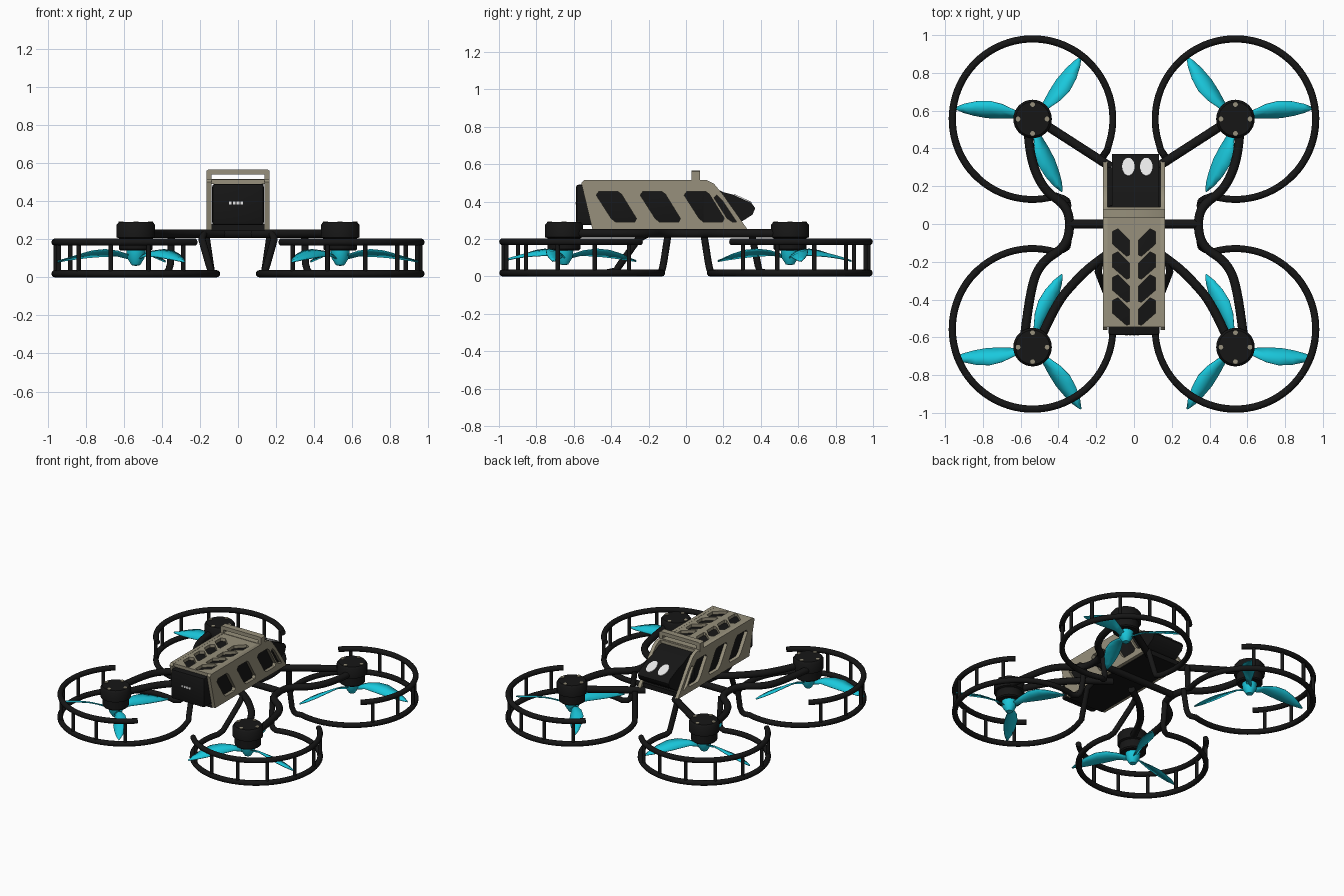
import bpy, bmesh
from math import sin, cos, radians, pi
from mathutils import Matrix, Vector

old = bpy.data.objects.get("Cube")
if old:
    bpy.data.objects.remove(old, do_unlink=True)


def material(name, r, g, b):
    m = bpy.data.materials.new(name)
    m.use_nodes = True
    m.diffuse_color = (r, g, b, 1)
    m.node_tree.nodes["Principled BSDF"].inputs["Base Color"].default_value = (r, g, b, 1)
    return m


BLACK = material("matte black", .008, .008, .008)
TAN = material("warm tan", .31, .28, .20)
CYAN = material("bright cyan", .01, .58, .72)
WHITE = material("lens white", .8, .8, .8)


def add(name, mesh, mat, mirror=False):
    """Link a mesh as a part, smooth it below 40 degrees, optionally mirror it in x."""
    mesh.materials.clear()
    mesh.materials.append(mat)
    mesh.shade_smooth()
    mesh.set_sharp_from_angle(angle=radians(40))
    ob = bpy.data.objects.new(name, mesh)
    bpy.context.scene.collection.objects.link(ob)
    if mirror:
        ob.modifiers.new("mirror", 'MIRROR').use_mirror_merge = False
    return ob


def add_bm(name, bm, mat, mirror=False):
    bmesh.ops.recalc_face_normals(bm, faces=bm.faces)
    mesh = bpy.data.meshes.new(name)
    bm.to_mesh(mesh)
    bm.free()
    return add(name, mesh, mat, mirror)


def curve_mesh(curve):
    ob = bpy.data.objects.new("temp", curve)
    bpy.context.scene.collection.objects.link(ob)
    bpy.context.view_layer.update()
    dg = bpy.context.evaluated_depsgraph_get()
    mesh = bpy.data.meshes.new_from_object(ob.evaluated_get(dg))
    bpy.data.objects.remove(ob)
    return mesh


def tube(name, pts, radius=.019, smooth=False, mirror=True):
    c = bpy.data.curves.new(name, 'CURVE')
    c.dimensions = '3D'
    c.bevel_depth, c.bevel_resolution, c.use_fill_caps = radius, 3, True
    s = c.splines.new('NURBS' if smooth else 'POLY')
    s.points.add(len(pts) - 1)
    for p, co in zip(s.points, pts):
        p.co = (*co, 1)
    if smooth:
        s.order_u, s.use_endpoint_u, s.resolution_u = 3, True, 6
    return add(name, curve_mesh(c), BLACK, mirror)


def panel(name, loops, thick, axes, at, mat, mirror=False):
    """Flat plate: first loop is the outline, the others are holes."""
    c = bpy.data.curves.new(name, 'CURVE')
    c.dimensions, c.fill_mode, c.extrude = '2D', 'BOTH', thick / 2
    for loop in loops:
        s = c.splines.new('POLY')
        s.points.add(len(loop) - 1)
        for p, co in zip(s.points, loop):
            p.co = (*co, 0, 1)
        s.use_cyclic_u = True
    mesh = curve_mesh(c)
    m = Matrix([Vector(a) for a in axes]).transposed().to_4x4()
    mesh.transform(Matrix.Translation(at) @ m)
    return add(name, mesh, mat, mirror)


XY = ((1, 0, 0), (0, 1, 0), (0, 0, 1))
YZ = ((0, 1, 0), (0, 0, 1), (1, 0, 0))
XZ = ((1, 0, 0), (0, 0, 1), (0, -1, 0))


def lathe(name, profile, at, mat, mirror=True, sides=32):
    bm = bmesh.new()
    vs = [bm.verts.new((r, 0, z)) for r, z in profile]
    es = [bm.edges.new(p) for p in zip(vs, vs[1:])]
    bmesh.ops.spin(bm, geom=vs + es, axis=(0, 0, 1), cent=(0, 0, 0), angle=2 * pi, steps=sides)
    bmesh.ops.remove_doubles(bm, verts=bm.verts, dist=.0002)
    bmesh.ops.translate(bm, verts=bm.verts, vec=at)
    return add_bm(name, bm, mat, mirror)


def box(name, lo, hi, mat, bevel=0):
    bm = bmesh.new()
    bmesh.ops.create_cube(bm, size=1)
    for v in bm.verts:
        v.co = [(a + b) / 2 + c * (b - a) for a, b, c in zip(lo, hi, v.co)]
    if bevel:
        bmesh.ops.bevel(bm, geom=bm.edges[:], offset=bevel, segments=2, affect='EDGES', profile=.5)
    return add_bm(name, bm, mat)


# Propeller guards: lower hoop with rising legs, shorter upper hoop, posts
RX, RY, RR = .537, .555, .425
LOW, HIGH, ARM_Z = .019, .185, .23


def hoop(s, t, z):
    a = radians(45 + t)
    return (RX + RR * cos(a), s * (RY + RR * sin(a)), z)


def guard(s, side, inner_leg):
    outer_leg = [(.35, s * .095, ARM_Z), (.355, s * .12, .07), (.365, s * .128, .035), (.38, s * .136, .022)]
    low = outer_leg + [hoop(s, t, LOW) for t in range(-152, 154, 5)] + inner_leg
    tube(side + "_lower_guard", low)
    tube(side + "_upper_guard", [hoop(s, t, HIGH) for t in range(-92, 93, 4)])
    for i in range(-3, 4):
        tube(side + "_guard_post", [hoop(s, 27 * i, LOW), hoop(s, 27 * i, HIGH)], .012)


guard(1, "rear", [(.14, .395, .028), (.145, .385, .06), (.17, .35, ARM_Z)])
guard(-1, "front", [(.14, -.375, .03), (.15, -.355, .06), (.19, -.255, .2), (.18, -.2, ARM_Z)])

# Frame tubes
tube("cross_tube", [(-.35, 0, ARM_Z), (.35, 0, ARM_Z)], .024, mirror=False)
tube("side_tube", [(x, y, ARM_Z) for x, y in (
    (.56, .5), (.555, .36), (.48, .18), (.36, .1), (.335, 0), (.36, -.12),
    (.49, -.2), (.55, -.34), (.58, -.6))], .024, True)
tube("rear_arm", [(.5, .545, ARM_Z), (.12, .3, ARM_Z)], .024)
tube("front_arm", [(x, y, ARM_Z) for x, y in (
    (.5, -.62), (.42, -.43), (.3, -.29), (.2, -.2), (.08, -.12))], .024, True)


# Propeller blade outline: radius, width, height, pitch
BLADE = ((.03, .035, .105, 35), (.10, .05, .125, 32), (.17, .085, .128, 26), (.24, .098, .122, 21),
         (.31, .08, .108, 17), (.37, .048, .093, 13), (.415, .006, .08, 10))


def propeller(side, s, cy):
    bm = bmesh.new()
    for base in (8, 128, 248):
        rot = Matrix.Rotation(radians(base), 3, 'Z')
        rows = []
        for r, w, z, pitch in BLADE:
            p = radians(pitch)
            sweep = .018 * sin(pi * r / .415)
            row = []
            for k in (-.5, 0, .5):
                camber = .006 if k == 0 else 0
                co = rot @ Vector((r, sweep + k * w * cos(p), z + k * w * sin(p) + camber))
                row.append(bm.verts.new((co.x + RX, s * co.y + cy, co.z)))
            rows.append(row)
        for a, b in zip(rows, rows[1:]):
            for i in (0, 1):
                bm.faces.new((a[i], a[i + 1], b[i + 1], b[i]))
    ob = add_bm(side + "_propeller", bm, CYAN, True)
    sol = ob.modifiers.new("thickness", 'SOLIDIFY')
    sol.thickness, sol.offset = .005, 0
    lathe(side + "_propeller_hub", [(0, .06), (.022, .064), (.045, .1), (.05, .14), (0, .14)],
          (RX, cy, 0), CYAN)


# Motors with cap screws and propellers
for side, s, cy in (("rear", 1, .556), ("front", -1, -.652)):
    lathe(side + "_motor", [(0, .14), (.08, .14), (.088, .148), (.088, .205), (.102, .21), (.102, .275),
                            (.09, .29), (0, .29)], (RX, cy, 0), BLACK)
    for i in range(4):
        a = i * pi / 2
        lathe(side + "_motor_screw", [(0, 0), (.013, 0), (.013, .004), (0, .004)],
              (RX + .077 * cos(a), cy + .077 * sin(a), .29), TAN, sides=10)
    propeller(side, s, cy)

# Cage side plates with slanted windows
side_outline = [(-.56, .5), (-.545, .515), (.11, .515), (.15, .495), (.2, .435), (.33, .25), (-.5, .25)]
windows = [[(y - .055, .455), (y + .045, .455), (y + .065, .44), (y + .145, .31), (y + .135, .29),
            (y + .035, .29), (y + .01, .31), (y - .07, .435)] for y in (-.41, -.175, .06)]
windows.append([(.165, .435), (.195, .405), (.272, .29), (.25, .29), (.22, .31), (.15, .42)])
panel("side_plate", [side_outline] + windows, .025, YZ, (.152, 0, 0), TAN, True)

# Cage top plate with chevron windows
top_holes = []
for row in range(4):
    y = -.09 - .122 * row
    for m in (-1, 1):
        top_holes.append([(m * .025, y - .075), (m * .025, y + .005), (m * .085, y + .065), (m * .115, y + .05),
                          (m * .115, y - .015), (m * .04, y - .08)])
panel("top_plate", [[(-.164, -.545), (.164, -.545), (.164, .09), (-.164, .09)]] + top_holes,
      .022, XY, (0, 0, .503), TAN)

# Raised handle bar across the cage
panel("handle_bar", [[(-.165, .5), (.165, .5), (.165, .56), (.155, .567), (-.155, .567), (-.165, .56)],
                     [(-.14, .517), (.14, .517), (.14, .54), (-.14, .54)]],
      .045, XZ, (0, .053, 0), TAN)

# Battery, floor and end lights
box("battery", (-.136, -.588, .275), (.136, .1, .491), BLACK, .014)
box("floor_plate", (-.14, -.5, .245), (.14, .3, .28), BLACK)
for i in range(4):
    x = -.04 + .02 * i
    box("battery_light", (x - .007, -.591, .384), (x + .007, -.585, .398), WHITE)

# Camera nose with two lenses lying on its slope
nose = panel("camera_nose", [[(.05, .49), (.12, .49), (.2, .45), (.25, .438), (.35, .392), (.37, .365),
                              (.355, .33), (.3, .295), (.25, .26), (.05, .26)]],
             .25, YZ, (.008, 0, 0), BLACK)
slope = Vector((0, .1, -.046)).normalized()
normal = Vector((1, 0, 0)).cross(slope)
for x in (-.03, .065):
    oval = [(.033 * cos(i * pi / 12), .052 * sin(i * pi / 12)) for i in range(24)]
    panel("camera_lens", [oval], .009, ((1, 0, 0), slope, normal), (x, .302, .416), WHITE)
